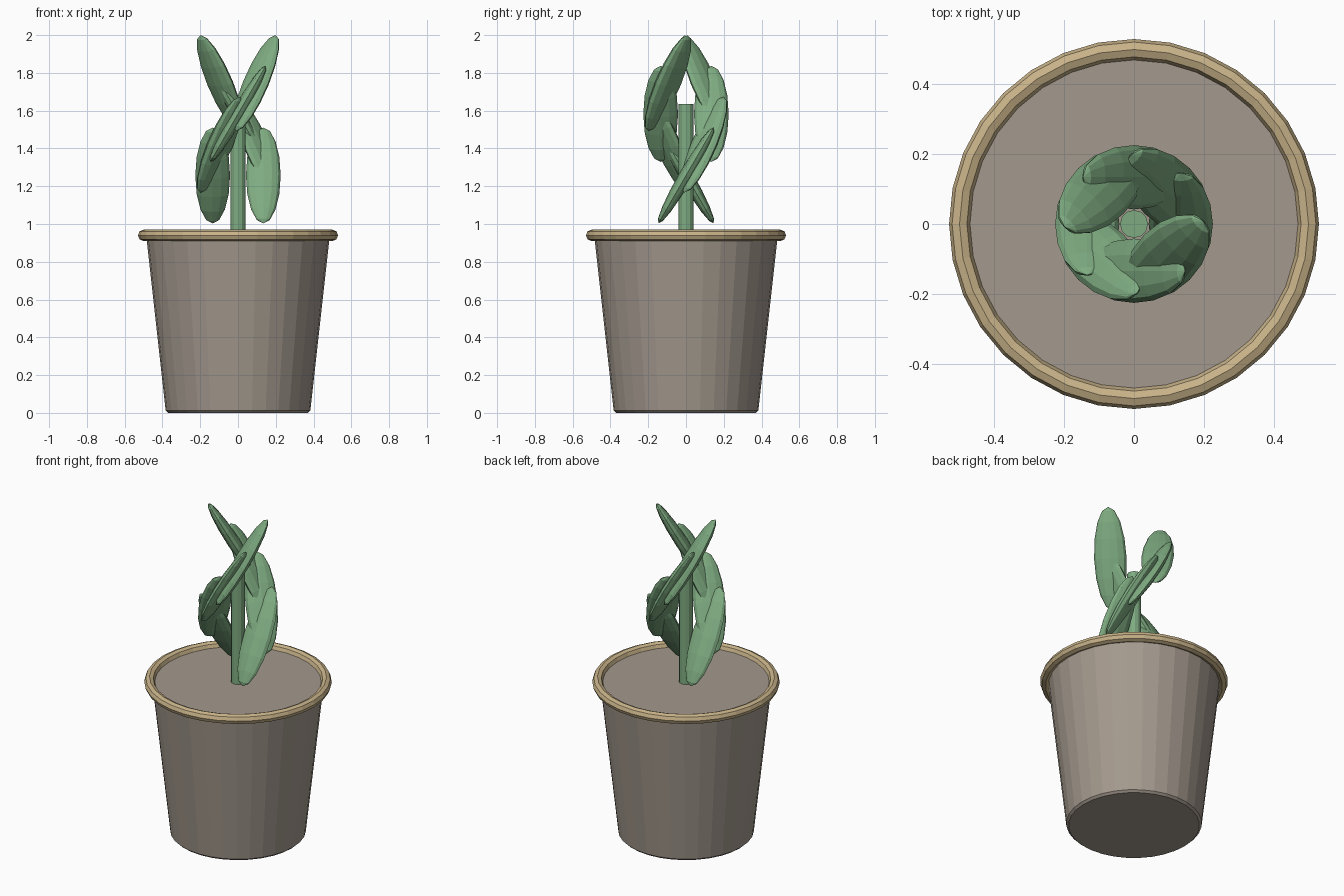
import bpy
import bmesh
from math import radians, sin, cos, tau
from mathutils import Matrix

cube = bpy.data.objects.get("Cube")
if cube:
    bpy.data.objects.remove(cube, do_unlink=True)


def material(name, rgb):
    mat = bpy.data.materials.new(name)
    mat.use_nodes = True
    color = (*rgb, 1.0)
    mat.diffuse_color = color
    mat.node_tree.nodes["Principled BSDF"].inputs["Base Color"].default_value = color
    return mat


def add_object(name, bm, mat):
    bmesh.ops.recalc_face_normals(bm, faces=bm.faces)
    mesh = bpy.data.meshes.new(name)
    bm.to_mesh(mesh)
    bm.free()
    mesh.materials.append(mat)
    obj = bpy.data.objects.new(name, mesh)
    bpy.context.collection.objects.link(obj)
    return obj


def lathe(name, profile, mat, sides=32, closed=False):
    """Turn (radius, height) points round z; open profiles are capped."""
    bm = bmesh.new()
    rings = [[bm.verts.new((r * cos(tau * i / sides), r * sin(tau * i / sides), z))
              for i in range(sides)] for r, z in profile]
    pairs = list(zip(rings, rings[1:]))
    if closed:
        pairs.append((rings[-1], rings[0]))
    else:
        bm.faces.new(rings[0])
        bm.faces.new(rings[-1])
    for low, high in pairs:
        for i in range(sides):
            j = (i + 1) % sides
            bm.faces.new((low[i], low[j], high[j], high[i]))
    return add_object(name, bm, mat)


clay = material("grey_clay", (0.37, 0.32, 0.27))
tan = material("tan_rim", (0.58, 0.45, 0.25))
earth = material("brown_soil", (0.15, 0.095, 0.065))
green = material("leaf_green", (0.21, 0.41, 0.22))

# Pot, soil and rounded rim
TOP = 0.94
lathe("pot", [(0.37, 0), (0.383, 0.012), (0.486, TOP)], clay)
lathe("soil", [(0.46, TOP - 0.04), (0.465, TOP - 0.001)], earth)
rim_section = [(0.5 + 0.03 * cos(tau * k / 8), TOP + 0.03 * sin(tau * k / 8))
               for k in range(8)]
lathe("rim", rim_section, tan, closed=True)

# Stem
lathe("stem", [(0.04, TOP - 0.04), (0.04, 1.635)], green, sides=12)

# Four opposite pairs of tilted leaves, each pair an eighth turn above the last
for level in range(4):
    for side in range(2):
        bm = bmesh.new()
        bmesh.ops.create_uvsphere(bm, u_segments=12, v_segments=8, radius=1)
        place = (Matrix.Rotation(radians(45 * level + 180 * side), 4, "Z")
                 @ Matrix.Translation((0.134, 0, 1.257 + 0.163 * level))
                 @ Matrix.Rotation(radians(-30), 4, "X")
                 @ Matrix.Diagonal((0.092, 0.037, 0.293, 1)))
        bmesh.ops.transform(bm, matrix=place, verts=bm.verts)
        add_object(f"leaf_{level + 1}_{'left' if side == 0 else 'right'}", bm, green)
